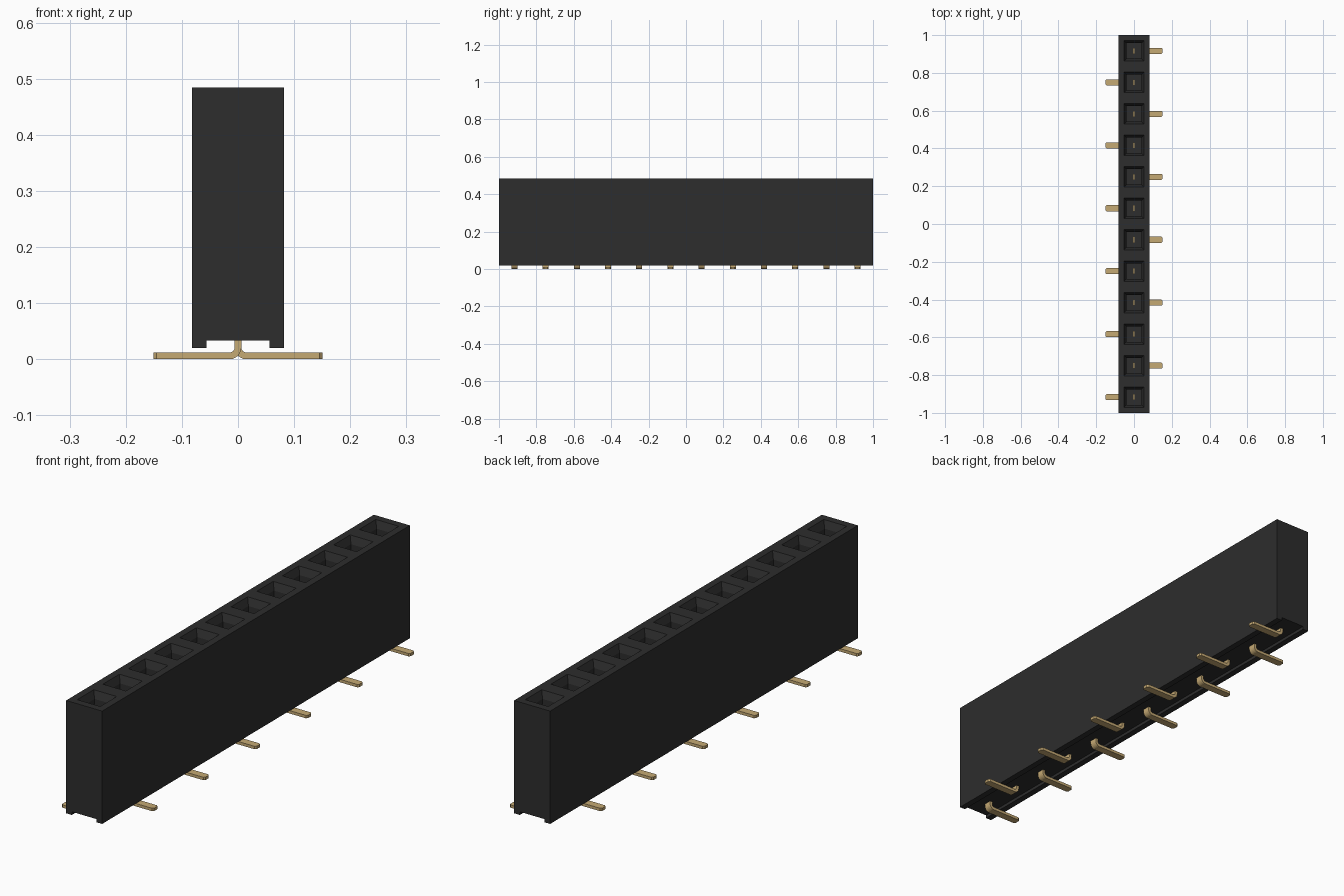
import bpy, bmesh, math
from mathutils import Vector

if "Cube" in bpy.data.objects:
    bpy.data.objects.remove(bpy.data.objects["Cube"], do_unlink=True)

COUNT = 12
PITCH = 2 / COUNT
BASE, TOP = 0.02, 0.484
HALF_W = 0.082


def material(name, rgb):
    m = bpy.data.materials.new(name)
    m.use_nodes = True
    m.diffuse_color = (*rgb, 1)
    m.node_tree.nodes["Principled BSDF"].inputs["Base Color"].default_value = (*rgb, 1)
    return m


black = material("black plastic", (0.026, 0.026, 0.026))
gold = material("gold contact", (0.56, 0.40, 0.175))


def make_object(name, bm, mat):
    bmesh.ops.recalc_face_normals(bm, faces=bm.faces)
    mesh = bpy.data.meshes.new(name)
    bm.to_mesh(mesh)
    bm.free()
    mesh.materials.append(mat)
    ob = bpy.data.objects.new(name, mesh)
    bpy.context.collection.objects.link(ob)
    return ob


def extrude_profile(bm, points, y0, step, segments):
    """Sweep a closed x-z profile along y in equal segments, with end caps."""
    rings = [[bm.verts.new((x, y0 + i * step, z)) for x, z in points]
             for i in range(segments + 1)]
    n = len(points)
    for a, b in zip(rings, rings[1:]):
        for k in range(n):
            bm.faces.new((a[k], a[(k + 1) % n], b[(k + 1) % n], b[k]))
    bm.faces.new(rings[0])
    bm.faces.new(rings[-1])
    bmesh.ops.recalc_face_normals(bm, faces=bm.faces)


# Housing: long block with a channel along its underside
half = [(0.056, 0.033), (0.056, BASE), (HALF_W, BASE), (HALF_W, TOP)]
profile = half + [(-x, z) for x, z in reversed(half)]
bm = bmesh.new()
extrude_profile(bm, profile, -1, PITCH, COUNT)

# Sockets: square opening, funnel, then a straight shaft
cells = [f for f in bm.faces if f.normal.z > 0.9]
bmesh.ops.inset_individual(bm, faces=cells, thickness=0.042)
bmesh.ops.inset_individual(bm, faces=cells, thickness=0.018, depth=-0.03)
for floor in cells:
    bmesh.ops.inset_individual(bm, faces=[floor], thickness=0.0001, depth=-0.25)

# Merge the flat side and underside segments
flat = [e for e in bm.edges if len(e.link_faces) == 2
        and e.calc_face_angle() < 0.001
        and all(f.normal.z < 0.5 for f in e.link_faces)
        and abs(e.verts[0].co.y - e.verts[1].co.y) < 0.0001]
bmesh.ops.dissolve_edges(bm, edges=flat, use_verts=False)
make_object("housing", bm, black)

# Contact: upright blade bent into a flat foot
T, R, WIDTH, REACH = 0.012, 0.009, 0.032, 0.151
cx, cz = T / 2 + R, T + R


def arc(radius):
    return [(cx - radius * math.cos(a), cz - radius * math.sin(a))
            for a in (math.pi / 2 * i / 6 for i in range(7))]


contact = ([(-T / 2, 0.32)] + arc(R + T) + [(REACH, 0), (REACH, T)]
           + arc(R)[::-1] + [(T / 2, 0.32)])

for i in range(COUNT):
    side = -1 if i % 2 == 0 else 1
    y = -1 + PITCH * (i + 0.5)
    bm = bmesh.new()
    extrude_profile(bm, [(x * side, z) for x, z in contact], y - WIDTH / 2, WIDTH, 1)
    # Chamfer the corners of the foot tip
    tips = [e for e in bm.edges
            if all(abs(v.co.x) > REACH - 0.001 for v in e.verts)
            and abs(e.verts[0].co.y - e.verts[1].co.y) < 0.0001]
    bmesh.ops.bevel(bm, geom=tips, offset=0.006, segments=1, affect='EDGES')
    make_object(f"contact_{i + 1}", bm, gold)
